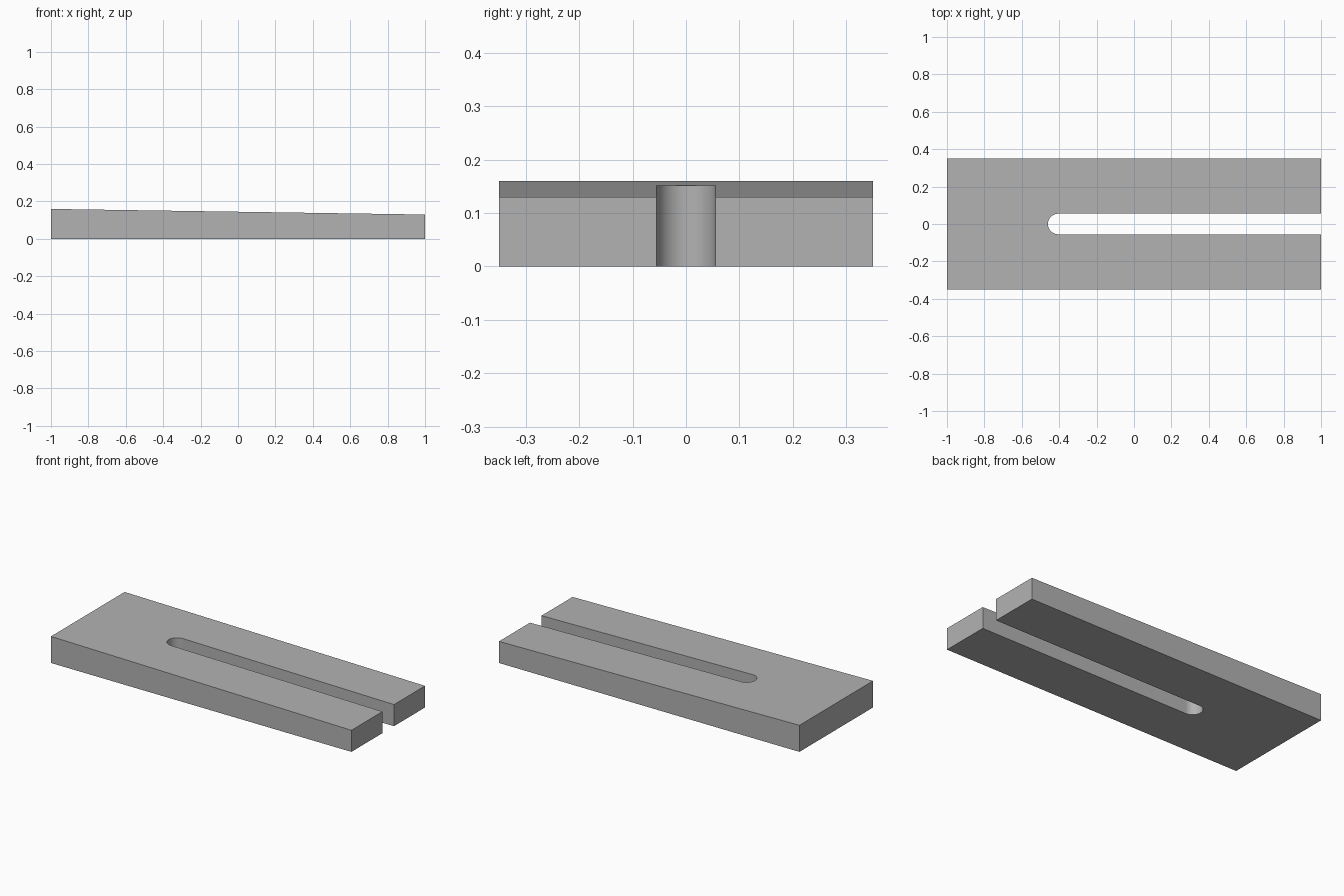
import bpy, bmesh, math

if "Cube" in bpy.data.objects:
    bpy.data.objects.remove(bpy.data.objects["Cube"])

HALF_LENGTH, HALF_WIDTH = 1.0, 0.35
SLOT_RADIUS, SLOT_CENTRE = 0.055, -0.405
ARC_STEPS = 32


def top_height(x):
    # thickness tapers gently from the closed end to the open end
    return 0.145 - 0.015 * x


# plan outline: outer rectangle with a round-ended slot open on the right
outline = [(HALF_LENGTH, SLOT_RADIUS), (HALF_LENGTH, HALF_WIDTH),
           (-HALF_LENGTH, HALF_WIDTH), (-HALF_LENGTH, -HALF_WIDTH),
           (HALF_LENGTH, -HALF_WIDTH), (HALF_LENGTH, -SLOT_RADIUS)]
for i in range(ARC_STEPS + 1):
    a = -math.pi / 2 - math.pi * i / ARC_STEPS
    outline.append((SLOT_CENTRE + SLOT_RADIUS * math.cos(a), SLOT_RADIUS * math.sin(a)))

# tapered slotted plate
bm = bmesh.new()
bottom = [bm.verts.new((x, y, 0)) for x, y in outline]
top = [bm.verts.new((x, y, top_height(x))) for x, y in outline]
bm.faces.new(top)
bm.faces.new(bottom[::-1])
n = len(outline)
for i in range(n):
    j = (i + 1) % n
    bm.faces.new((bottom[i], bottom[j], top[j], top[i]))
bmesh.ops.recalc_face_normals(bm, faces=bm.faces)
mesh = bpy.data.meshes.new("slotted_shim")
bm.to_mesh(mesh)
bm.free()
shim = bpy.data.objects.new("slotted_shim", mesh)
bpy.context.collection.objects.link(shim)

# plain grey material
grey = bpy.data.materials.new("plain grey")
grey.diffuse_color = (0.45, 0.45, 0.45, 1)
grey.use_nodes = True
grey.node_tree.nodes["Principled BSDF"].inputs["Base Color"].default_value = grey.diffuse_color
mesh.materials.append(grey)

# smooth slot end, crisp edges elsewhere
bpy.context.view_layer.objects.active = shim
shim.select_set(True)
bpy.ops.object.shade_smooth_by_angle(angle=math.radians(30))
